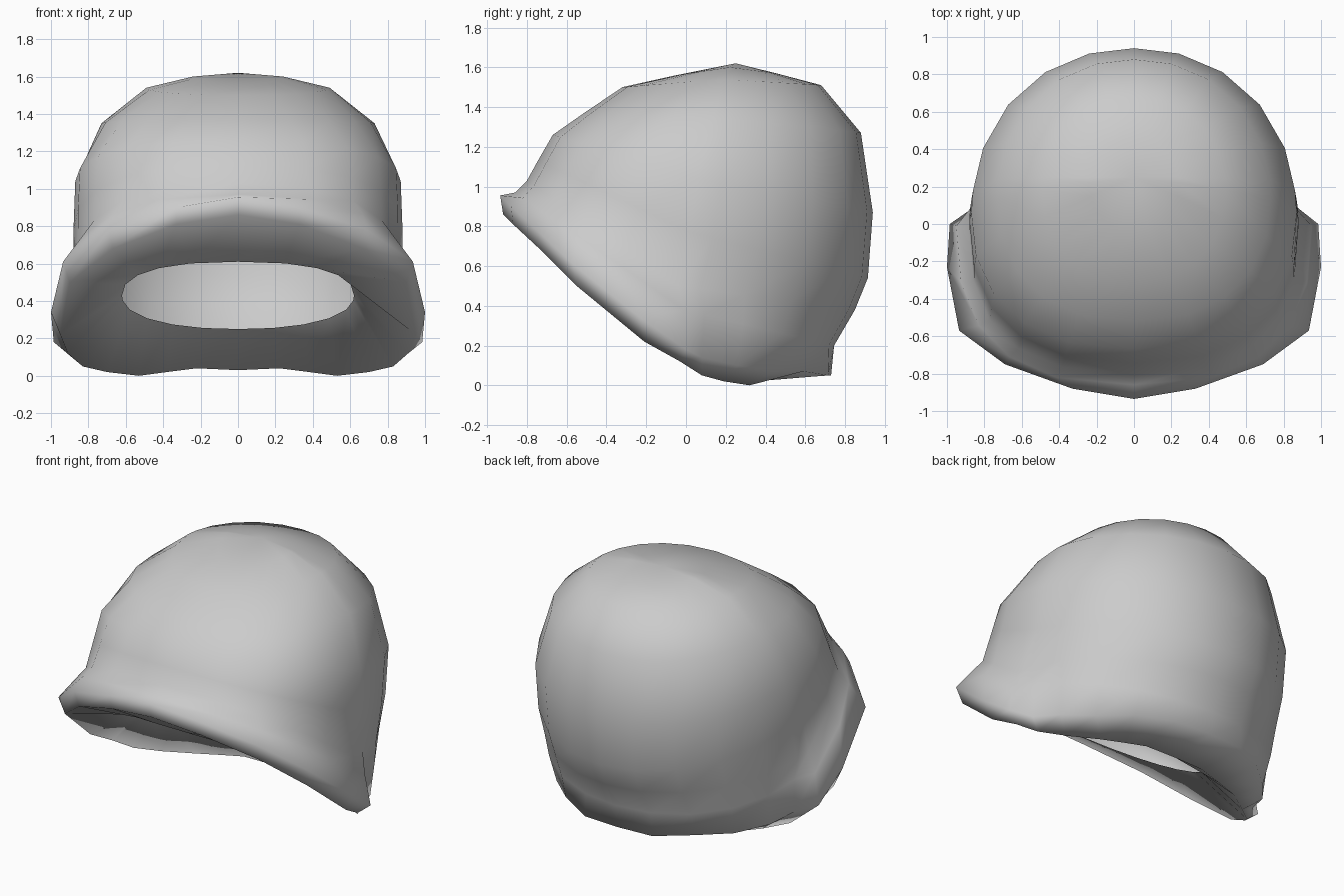
import bpy, bmesh
from math import sin, cos, radians

if "Cube" in bpy.data.objects:
    bpy.data.objects.remove(bpy.data.objects["Cube"])

# stations around half of the shell, front (0) to back (180)
ANGLES = [0, 20, 39, 57, 75, 90, 97, 112, 130, 148, 165, 180]


def half_ring(front, side, back, x_back, n_front, n_back):
    """Rounded half loop through a front (y,z), side (x,y,z) and back (y,z) point."""
    pts = []
    for a in ANGLES:
        t = radians(a)
        behind = a > 90
        e = 2 / (n_back if behind else n_front)
        end = back if behind else front
        f = max(0, abs(cos(t)) - 1e-9) ** e
        x = (x_back if behind else side[0]) * max(0, sin(t) - 1e-9) ** e
        pts.append((x, side[1] + (end[0] - side[1]) * f,
                    side[2] + (end[1] - side[2]) * f))
    return pts


# lower rim, and the brim edge that runs on into the nape edge
LOWER_RIM = [(0, -.92, .86), (.33, -.87, .81), (.67, -.73, .68), (.90, -.55, .50),
             (.95, -.21, .22), (.91, -.03, .12), (.83, .08, .05), (.70, .19, .02),
             (.53, .32, 0), (.38, .35, .02), (.22, .38, .04), (0, .40, .03)]
BRIM_EDGE = [(0, -.935, .955), (.33, -.88, .90), (.69, -.75, .78), (.935, -.57, .61),
             (1.0, -.23, .34), (.985, 0, .18), (.87, .08, .14), (.80, .26, .10),
             (.66, .43, .07), (.48, .59, .07), (.25, .715, .05), (0, .73, .05)]

# remaining loops, upward from the brim to the crown
DOME = [
    ((-.86, .97), (.95, -.01, .38), (.745, .20), .875, 2.6, 2.1),  # brim top
    ((-.80, 1.03), (.88, -.04, .50), (.85, .38), .885, 2.6, 2.0),  # groove
    ((-.745, 1.13), (.88, .02, .77), (.915, .54), .875, 2.45, 2.05),
    ((-.67, 1.26), (.87, .06, 1.04), (.94, .87), .867, 2.35, 2.1),
    ((-.52, 1.365), (.73, .14, 1.35), (.88, 1.27), .73, 2.3, 2.1),
    ((-.32, 1.50), (.49, .18, 1.54), (.68, 1.51), .49, 2.2, 2.1),
    ((-.05, 1.56), (.24, .22, 1.60), (.46, 1.568), .24, 2.0, 2.0),
]
INNER_OPENING = ((-.54, .61), (.62, -.20, .43), (.12, .25), .62, 2.4, 2.25)

halves = [half_ring(*INNER_OPENING), LOWER_RIM, BRIM_EDGE]
halves += [half_ring(*r) for r in DOME]

# mirror each half loop and skin between neighbours
bm = bmesh.new()
loops = []
for half in halves:
    full = half + [(-x, y, z) for x, y, z in half[-2:0:-1]]
    loops.append([bm.verts.new(p) for p in full])
n = len(loops[0])
for lo, hi in zip(loops, loops[1:]):
    for i in range(n):
        j = (i + 1) % n
        bm.faces.new((lo[i], lo[j], hi[j], hi[i]))

# crown
apex = bm.verts.new((0, .25, 1.62))
for i in range(n):
    bm.faces.new((loops[-1][i], loops[-1][(i + 1) % n], apex))

me = bpy.data.meshes.new("helmet_shell")
bm.to_mesh(me)
bm.free()
ob = bpy.data.objects.new("helmet_shell", me)
bpy.context.collection.objects.link(ob)
bpy.context.view_layer.objects.active = ob
ob.select_set(True)
bpy.ops.object.shade_smooth_by_angle(angle=radians(100))
